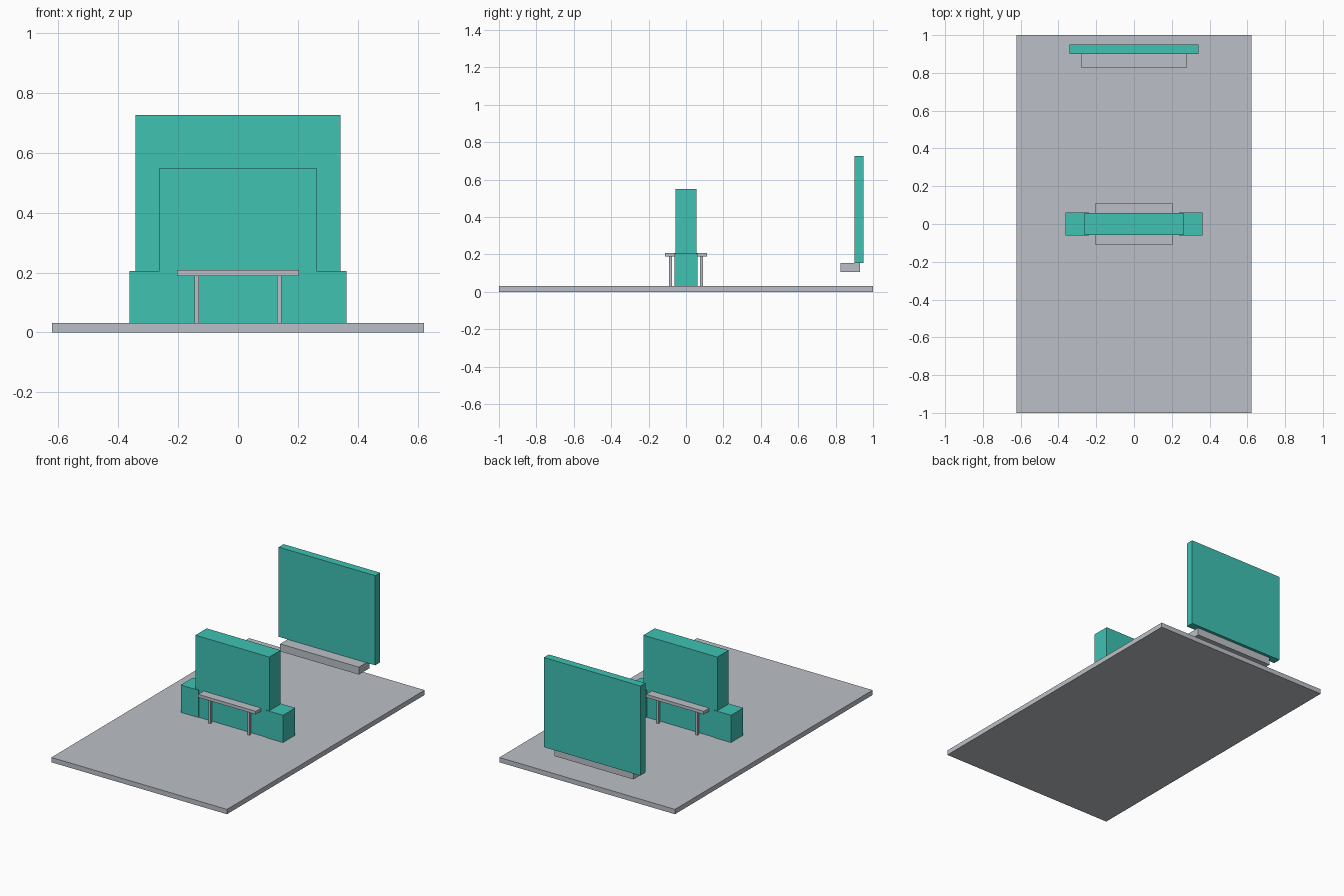
import bpy
import bmesh

if "Cube" in bpy.data.objects:
    bpy.data.objects.remove(bpy.data.objects["Cube"])


def material(name, color):
    m = bpy.data.materials.new(name)
    m.diffuse_color = (*color, 1)
    m.use_nodes = True
    m.node_tree.nodes["Principled BSDF"].inputs["Base Color"].default_value = m.diffuse_color
    return m


teal = material("teal", (0.05, 0.54, 0.45))
grey = material("light grey", (0.50, 0.53, 0.57))


def box(name, x, y, z, mat):
    """Box from (min, max) ranges on each axis."""
    mesh = bpy.data.meshes.new(name)
    bm = bmesh.new()
    bmesh.ops.create_cube(bm, size=1)
    for v in bm.verts:
        v.co = [(r[0] + r[1]) / 2 + c * (r[1] - r[0]) for r, c in zip((x, y, z), v.co)]
    bm.to_mesh(mesh)
    bm.free()
    mesh.materials.append(mat)
    ob = bpy.data.objects.new(name, mesh)
    bpy.context.collection.objects.link(ob)
    return ob


# Floor slab
box("floor", (-0.622, 0.622), (-1, 1), (0, 0.031), grey)

# Central partition wall, sunk through the floor, with low end blocks
box("partition_wall", (-0.262, 0.262), (-0.057, 0.057), (0, 0.55), teal)
for side, x in (("left", (-0.362, -0.238)), ("right", (0.238, 0.362))):
    box(side + "_end_block", x, (-0.062, 0.062), (0.03, 0.206), teal)

# Counter passing through the wall, with two legs on each side
box("counter_top", (-0.204, 0.204), (-0.112, 0.112), (0.188, 0.208), grey)
for sx in (-1, 1):
    for sy in (-1, 1):
        cx, cy = sx * 0.138, sy * 0.084
        box("counter_leg", (cx - 0.008, cx + 0.008), (cy - 0.008, cy + 0.008),
            (0.03, 0.19), grey)

# Rear panel standing on a floating shelf
box("rear_panel", (-0.342, 0.342), (0.90, 0.95), (0.153, 0.727), teal)
box("rear_shelf", (-0.279, 0.279), (0.825, 0.931), (0.105, 0.153), grey)
